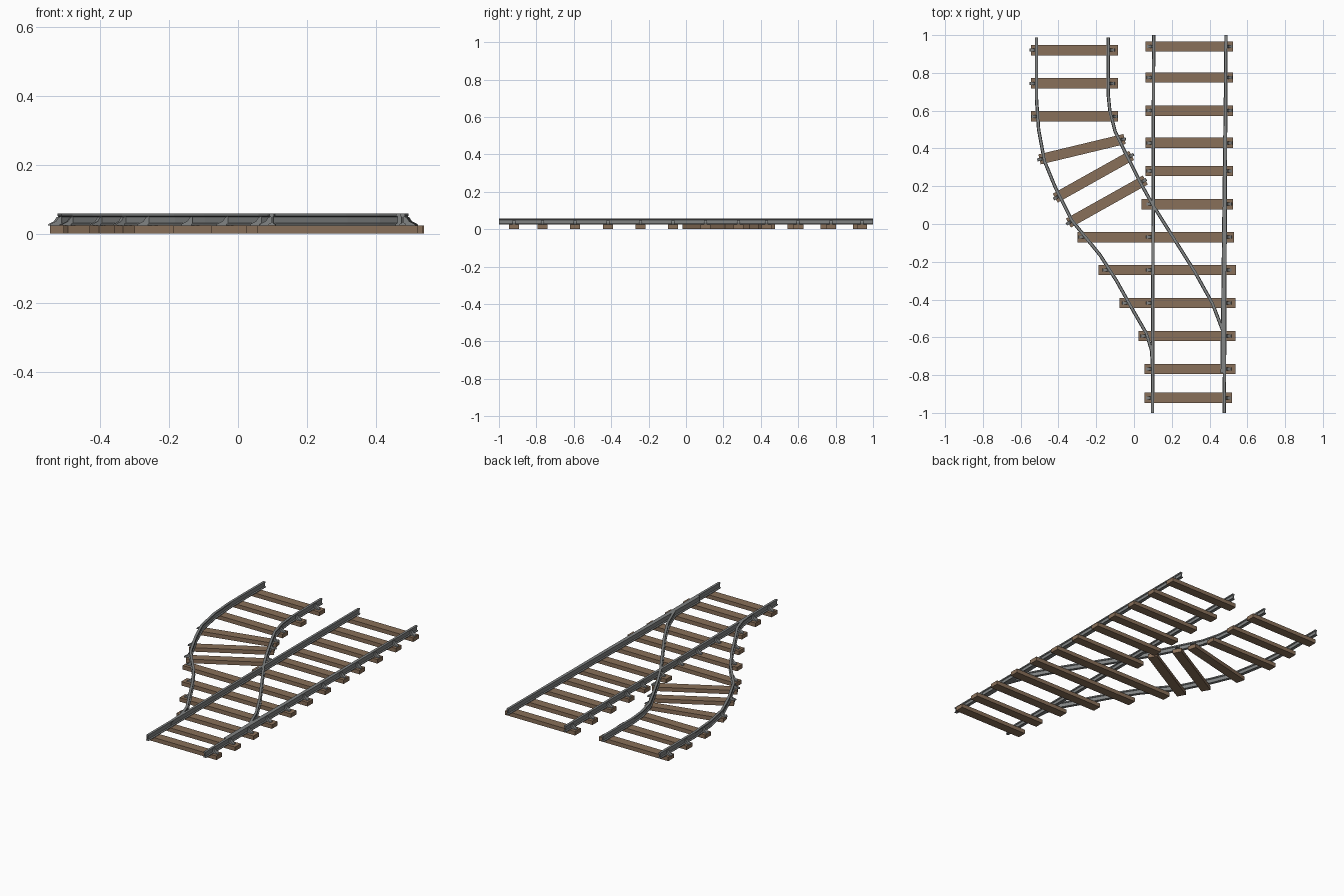
import bpy, bmesh
from mathutils import Vector

if "Cube" in bpy.data.objects:
    bpy.data.objects.remove(bpy.data.objects["Cube"])

TIE_TOP = 0.024
RAIL_TOP = 0.058


def material(name, rgb):
    m = bpy.data.materials.new(name)
    m.diffuse_color = (*rgb, 1)
    m.use_nodes = True
    m.node_tree.nodes["Principled BSDF"].inputs["Base Color"].default_value = m.diffuse_color
    return m


wood = material("wood", (0.25, 0.16, 0.10))
steel = material("steel", (0.22, 0.23, 0.23))


def finish(bm, name, mat):
    bmesh.ops.recalc_face_normals(bm, faces=bm.faces)
    mesh = bpy.data.meshes.new(name)
    bm.to_mesh(mesh)
    bm.free()
    mesh.materials.append(mat)
    obj = bpy.data.objects.new(name, mesh)
    bpy.context.collection.objects.link(obj)
    return obj


def sweep(name, path, profile, mat):
    """Sweep a closed (side, height) profile along a flat path with mitred joints."""
    bm = bmesh.new()
    pts = [Vector(p) for p in path]
    rings = []
    for i, p in enumerate(pts):
        a = (p - pts[i - 1]).normalized() if i else (pts[1] - p).normalized()
        b = (pts[i + 1] - p).normalized() if i < len(pts) - 1 else a
        t = (a + b).normalized()
        side = Vector((t.y, -t.x)) / max(t.dot(a), 0.5)
        rings.append([bm.verts.new((p.x + side.x * u, p.y + side.y * u, z))
                      for u, z in profile])
    n = len(profile)
    for r, s in zip(rings, rings[1:]):
        for k in range(n):
            bm.faces.new((r[k], r[(k + 1) % n], s[(k + 1) % n], s[k]))
    bm.faces.new(rings[0])
    bm.faces.new(rings[-1])
    return finish(bm, name, mat)


# Rail cross-section: foot, web and head
half = [(0.009, TIE_TOP), (0.009, 0.028), (0.003, 0.031),
        (0.003, 0.049), (0.007, 0.051), (0.007, RAIL_TOP)]
rail_profile = half + [(-u, z) for u, z in reversed(half)]

# Rail paths
main_left = [(0.098, -1), (0.104, 1)]
main_right = [(0.478, -1), (0.487, 1)]
branch_left = [(0.1, -0.78), (0.093, -0.67), (0.066, -0.58), (0, -0.466),
               (-0.093, -0.30), (-0.18, -0.164), (-0.33, 0.02), (-0.415, 0.19),
               (-0.474, 0.333), (-0.505, 0.50), (-0.516, 0.66), (-0.516, 0.988)]
branch_right = [(0.471, -0.79), (0.476, -0.58), (0.415, -0.42), (0.32, -0.25),
                (0.1, 0.10), (0.035, 0.217), (-0.05, 0.386), (-0.1, 0.49),
                (-0.128, 0.60), (-0.137, 0.69), (-0.137, 0.988)]
switch_blade = [(0.466, -0.79), (0.484, 0.67)]
for name, path in (("main_rail_left", main_left), ("main_rail_right", main_right),
                   ("branch_rail_left", branch_left),
                   ("branch_rail_right", branch_right),
                   ("switch_blade", switch_blade)):
    sweep(name, path, rail_profile, steel)


def crossing(path, a, b):
    """Point where a tie centre line meets a rail path."""
    d = b - a
    nrm = Vector((-d.y, d.x))
    for p, q in zip(path, path[1:]):
        p, q = Vector(p), Vector(q)
        s, t = (p - a).dot(nrm), (q - a).dot(nrm)
        if s * t <= 0 and s != t:
            hit = p + (q - p) * (s / (s - t))
            if -0.05 < (hit - a).dot(d) / d.dot(d) < 1.05:
                return hit
    return None


def brace(p, outward):
    """Sloped rail brace standing on a tie, outside the rail."""
    side = Vector((-outward.y, outward.x)) * 0.008
    bm = bmesh.new()
    outline = [(0.002, TIE_TOP), (0.036, TIE_TOP), (0.034, 0.028),
               (0.018, 0.036), (0.010, 0.048), (0.002, 0.050)]
    ends = []
    for s in (-1, 1):
        ends.append([bm.verts.new((*(p + outward * u + side * s), z)) for u, z in outline])
        bm.faces.new(ends[-1])
    n = len(outline)
    for k in range(n):
        bm.faces.new((ends[0][k], ends[0][(k + 1) % n], ends[1][(k + 1) % n], ends[1][k]))
    finish(bm, "rail_brace", steel)


def tie(name, a, b, left_rails, right_rails):
    a, b = Vector(a), Vector(b)
    w = 0.027
    sweep(name, [a, b], [(-w, 0), (w, 0), (w, TIE_TOP), (-w, TIE_TOP)], wood)
    d = (b - a).normalized()
    for rails, direction in ((left_rails, -d), (right_rails, d)):
        for path in rails:
            p = crossing(path, a, b)
            if p:
                brace(p, direction)


# Ties of the main track: y, left end, right end
for y, x0, x1 in [(0.94, 0.06, 0.525), (0.775, 0.06, 0.525), (0.60, 0.06, 0.525),
                  (0.43, 0.06, 0.525), (0.28, 0.06, 0.525), (0.105, 0.04, 0.525),
                  (-0.92, 0.056, 0.52), (-0.767, 0.056, 0.537)]:
    tie("main_tie", (x0, y), (x1, y), [main_left], [main_right])

# Long ties shared by both tracks
for y, x0, x1 in [(-0.07, -0.30, 0.53), (-0.243, -0.188, 0.54),
                  (-0.418, -0.077, 0.537), (-0.593, 0.025, 0.537)]:
    lefts = [branch_left] if y < -0.5 else [branch_left, main_left]
    tie("shared_tie", (x0, y), (x1, y), lefts, [main_right])

# Ties of the branch, straight and then fanned round the bend
branch = [((-0.545, y), (-0.085, y)) for y in (0.92, 0.745, 0.57)]
branch += [((-0.5, 0.342), (-0.05, 0.45)), ((-0.417, 0.137), (-0.013, 0.363)),
           ((-0.347, 0.005), (0.06, 0.233))]
for a, b in branch:
    tie("branch_tie", a, b, [branch_left], [branch_right])
